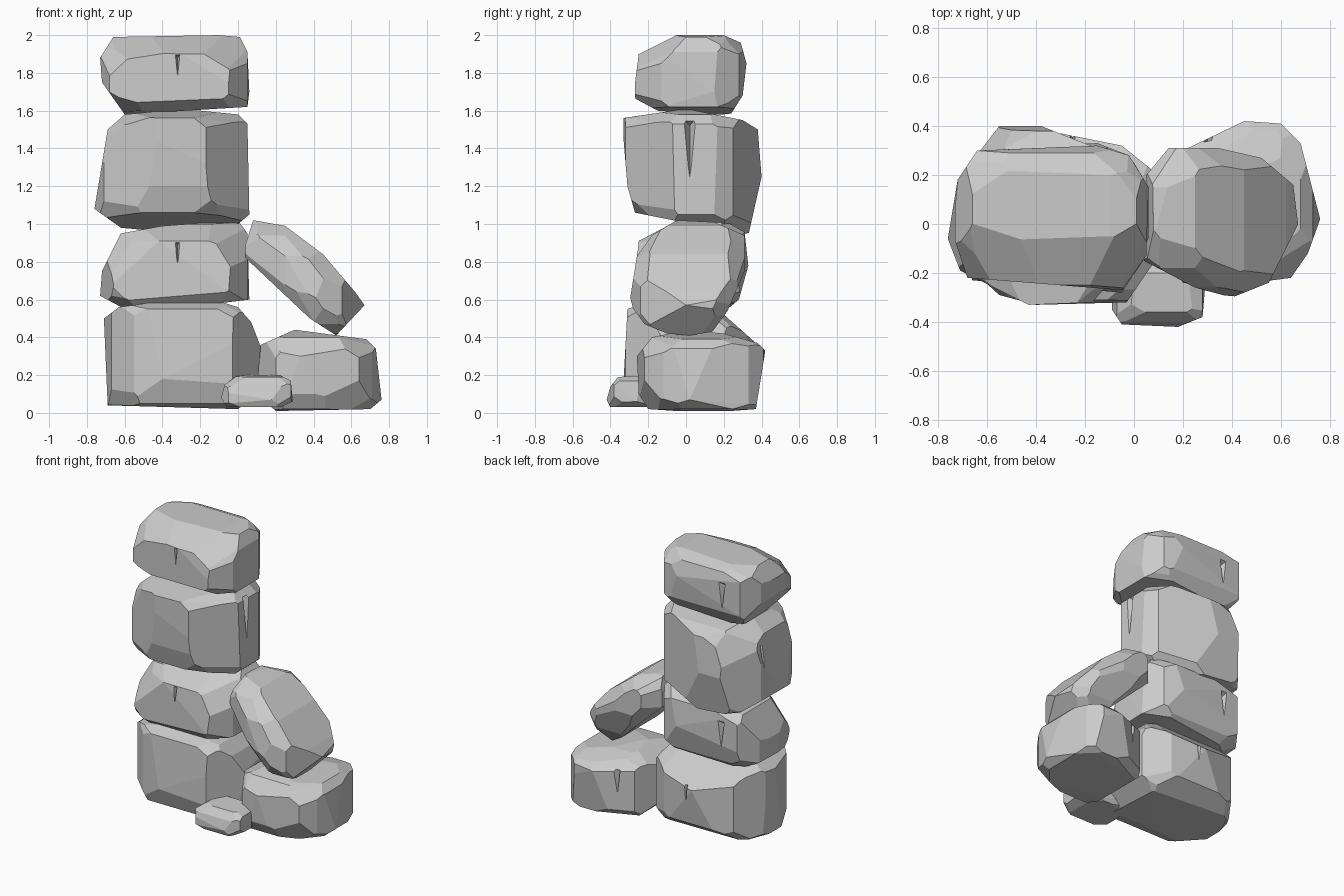
import bpy, bmesh, random
from mathutils import Vector
from mathutils.geometry import points_in_planes, convex_hull_2d

default = bpy.data.objects.get("Cube")
if default:
    bpy.data.objects.remove(default, do_unlink=True)

random.seed(7)

stone = bpy.data.materials.new("grey stone")
stone.use_nodes = True
stone.diffuse_color = (0.6, 0.6, 0.6, 1)
stone.node_tree.nodes["Principled BSDF"].inputs["Base Color"].default_value = (0.6, 0.6, 0.6, 1)


def profile_planes(points, axis_a, axis_b):
    """Planes that trim a block to a convex outline drawn on two axes."""
    outline = [Vector(points[i]) for i in convex_hull_2d(points)]
    middle = sum(outline, Vector((0, 0))) / len(outline)
    planes = []
    for start, end in zip(outline, outline[1:] + outline[:1]):
        edge = end - start
        normal = Vector((edge.y, -edge.x)).normalized()
        if normal.dot(start - middle) < 0:
            normal.negate()
        plane = Vector((0, 0, 0, -normal.dot(start)))
        plane[axis_a], plane[axis_b] = normal
        planes.append(plane)
    return planes


def solve(planes):
    return [Vector(p) for p in points_in_planes(planes, 1e-4, 1e-5)[0]]


def hull_object(name, points):
    bm = bmesh.new()
    for p in points:
        bm.verts.new(p)
    bmesh.ops.remove_doubles(bm, verts=bm.verts[:], dist=0.004)
    hull = bmesh.ops.convex_hull(bm, input=bm.verts[:])
    spare = {g for g in hull["geom_interior"] + hull["geom_unused"]
             if isinstance(g, bmesh.types.BMVert)}
    bmesh.ops.delete(bm, geom=list(spare), context='VERTS')
    bmesh.ops.dissolve_limit(bm, angle_limit=0.03, verts=bm.verts[:], edges=bm.edges[:])
    bmesh.ops.recalc_face_normals(bm, faces=bm.faces[:])
    mesh = bpy.data.meshes.new(name)
    bm.to_mesh(mesh)
    bm.free()
    mesh.materials.append(stone)
    obj = bpy.data.objects.new(name, mesh)
    bpy.context.collection.objects.link(obj)
    return obj


def rock(name, front, side, top, chip=0.03, cuts=()):
    """Carve a rock from its three outlines, slice it, then chip its corners."""
    planes = (profile_planes(front, 0, 2) + profile_planes(side, 1, 2)
              + profile_planes(top, 0, 1))

    def slice_off(direction, depth):
        n = Vector(direction).normalized()
        reach = max(n.dot(p) for p in points)
        planes.append(Vector((*n, depth - reach)))

    points = solve(planes)
    for direction, depth in cuts:
        slice_off(direction, depth)
    points = solve(planes)
    size = [max(p[i] for p in points) - min(p[i] for p in points) for i in range(3)]
    for sx in (-1, 1):
        for sy in (-1, 1):
            for sz in (-1, 1):
                for _ in range(2):
                    slice_off([s * random.uniform(0.3, 1) / w
                               for s, w in zip((sx, sy, sz), size)],
                              chip * random.uniform(0.5, 1.3))
    return hull_object(name, solve(planes))


def crack(obj, at, out, length, width=0.012, depth=0.04):
    """Cut a wedge-shaped crack running down from a point on the surface."""
    out, up = Vector(out), Vector((0, 0, 1))
    across = out.cross(up)
    hit, spot, _, _ = obj.ray_cast(Vector(at) + out * 2, -out)
    if not hit:
        return
    mouth = spot + out * 0.03 + up * width * 2
    tip = spot - up * length
    cutter = hull_object("crack_cutter", [
        mouth + across * width * 1.7, mouth - across * width * 1.7,
        spot - out * depth, tip + out * 0.03, tip])
    cutter.hide_render = True
    mod = obj.modifiers.new("crack", 'BOOLEAN')
    mod.operation, mod.solver, mod.object = 'DIFFERENCE', 'EXACT', cutter
    graph = bpy.context.evaluated_depsgraph_get()
    graph.update()
    carved = bpy.data.meshes.new_from_object(obj.evaluated_get(graph))
    obj.modifiers.clear()
    obj.data = carved
    bpy.data.objects.remove(cutter, do_unlink=True)
    bpy.context.view_layer.update()


# Stacked tower, from the ground up
tower_base = rock(
    "tower_base_rock",
    [(-.69, .04), (-.71, .5), (-.63, .56), (-.2, .62), (0, .56), (.07, .48),
     (.12, .35), (.1, .1), (0, .02)],
    [(-.33, .18), (-.31, .55), (-.2, .59), (.1, .61), (.2, .52), (.37, .37),
     (.33, .11), (.2, .02), (-.2, .03), (-.28, .05)],
    [(-.71, 0), (-.67, -.18), (-.55, -.29), (-.4, -.33), (-.03, -.32), (.12, -.1),
     (.1, .2), (-.05, .32), (-.3, .37), (-.58, .29), (-.7, .1)], 0.025,
    cuts=[((-1, -1, -1), .02)])

tower_second = rock(
    "tower_second_rock",
    [(-.73, .62), (-.72, .75), (-.62, .95), (-.4, .99), (0, 1.02), (.05, .95),
     (.06, .6), (-.1, .58), (-.6, .55)],
    [(-.28, .64), (-.25, .91), (-.08, 1), (.2, 1.02), (.31, .96), (.33, .78),
     (.28, .6), (.22, .55), (-.2, .56)],
    [(-.73, 0), (-.71, .18), (-.62, .31), (-.15, .33), (-.02, .28), (.06, .15),
     (.05, -.13), (-.05, -.28), (-.66, -.23)],
    cuts=[((-1, -1, .8), .09), ((1, -1, 1), .06)])

tower_third = rock(
    "tower_third_rock",
    [(-.76, 1.08), (-.69, 1.5), (-.6, 1.58), (-.3, 1.61), (0, 1.58), (.05, 1.53),
     (.06, 1.05), (0, 1), (-.3, .95), (-.62, .98)],
    [(-.34, 1.56), (-.31, 1.2), (-.27, 1.06), (.1, 1), (.33, .94), (.4, 1.25),
     (.38, 1.5), (.3, 1.55), (0, 1.61)],
    [(-.76, -.06), (-.71, -.19), (-.43, -.33), (-.17, -.32), (.06, -.06), (.06, .15),
     (0, .25), (-.38, .4), (-.55, .4), (-.72, .18)],
    cuts=[((-1, -1, .3), .03), ((-1, 1, .5), .06)])

tower_top = rock(
    "tower_top_rock",
    [(-.73, 1.88), (-.66, 1.99), (-.1, 2), (.01, 1.99), (.05, 1.91), (.06, 1.7),
     (.05, 1.62), (-.6, 1.58), (-.72, 1.75)],
    [(-.28, 1.67), (-.25, 1.9), (-.05, 2), (.2, 2), (.29, 1.96), (.32, 1.85),
     (.3, 1.68), (.23, 1.57), (-.15, 1.6)],
    [(-.74, -.04), (-.72, .18), (-.64, .3), (-.15, .32), (-.02, .28), (.06, .15),
     (.05, -.13), (-.05, -.27), (-.68, -.22)], 0.025,
    cuts=[((1, -1, 1), .06), ((-1, -1, 1.5), .06), ((1, 1, 1), .04)])

# Slab leaning on the tower, its rim square to its slope
rock(
    "leaning_slab",
    [(.03, .86), (.08, 1.02), (.25, .99), (.45, .84), (.62, .64), (.67, .57),
     (.52, .41), (.38, .5), (.04, .82)],
    [(-.3, .58), (-.26, .83), (-.18, .94), (-.05, 1.02), (.15, 1.01), (.31, .94),
     (.31, .75), (.22, .54), (.14, .43), (.02, .41), (-.1, .42), (-.22, .47)],
    [(.04, -.15), (.05, .2), (.15, .32), (.3, .32), (.52, .27), (.65, .16),
     (.67, 0), (.55, -.24), (.4, -.3), (.25, -.26)], 0.02,
    cuts=[((.7, side, .7), .05) for side in (-1, 1)]
    + [((-.7, side, -.7), .04) for side in (-1, 1)])

# Low rocks on the ground
side_rock = rock(
    "side_rock",
    [(.1, .1), (.12, .36), (.3, .44), (.68, .39), (.73, .34), (.76, .07),
     (.7, .02), (.2, .01)],
    [(-.26, .3), (-.25, .1), (-.2, .02), (.1, 0), (.37, .02), (.42, .33),
     (.38, .37), (.2, .42), (0, .44), (-.18, .4)],
    [(.1, -.05), (.2, -.24), (.33, -.26), (.64, -.22), (.71, -.12), (.76, .02),
     (.68, .33), (.6, .41), (.45, .42), (.2, .3), (.1, .1)],
    cuts=[((.6, -1, -.7), .04), ((1, -1, 1), .05)])

rock(
    "small_front_rock",
    [(-.09, .08), (-.07, .15), (0, .2), (.22, .2), (.28, .17), (.29, .06),
     (.2, .02), (-.06, .03)],
    [(-.42, .07), (-.4, .14), (-.36, .19), (-.2, .2), (-.1, .1), (-.12, .03), (-.4, .03)],
    [(-.09, -.35), (-.05, -.41), (.18, -.42), (.28, -.38), (.29, -.26),
     (.2, -.12), (0, -.1), (-.09, -.2)], 0.015)

# Cracks in the stone
front, back, left, right = (0, -1, 0), (0, 1, 0), (1, 0, 0), (-1, 0, 0)
for stone_block, height in ((tower_top, 1.88), (tower_second, .89)):
    crack(stone_block, (-.32, 0, height), front, .1)
    crack(stone_block, (-.5, 0, height - .02), back, .16, .025)
crack(tower_third, (0, .02, 1.52), left, .27, .03, .05)
crack(tower_third, (0, .15, 1.42), right, .15)
crack(tower_base, (-.25, 0, .38), back, .12)
crack(side_rock, (.3, 0, .33), back, .15, .02)
